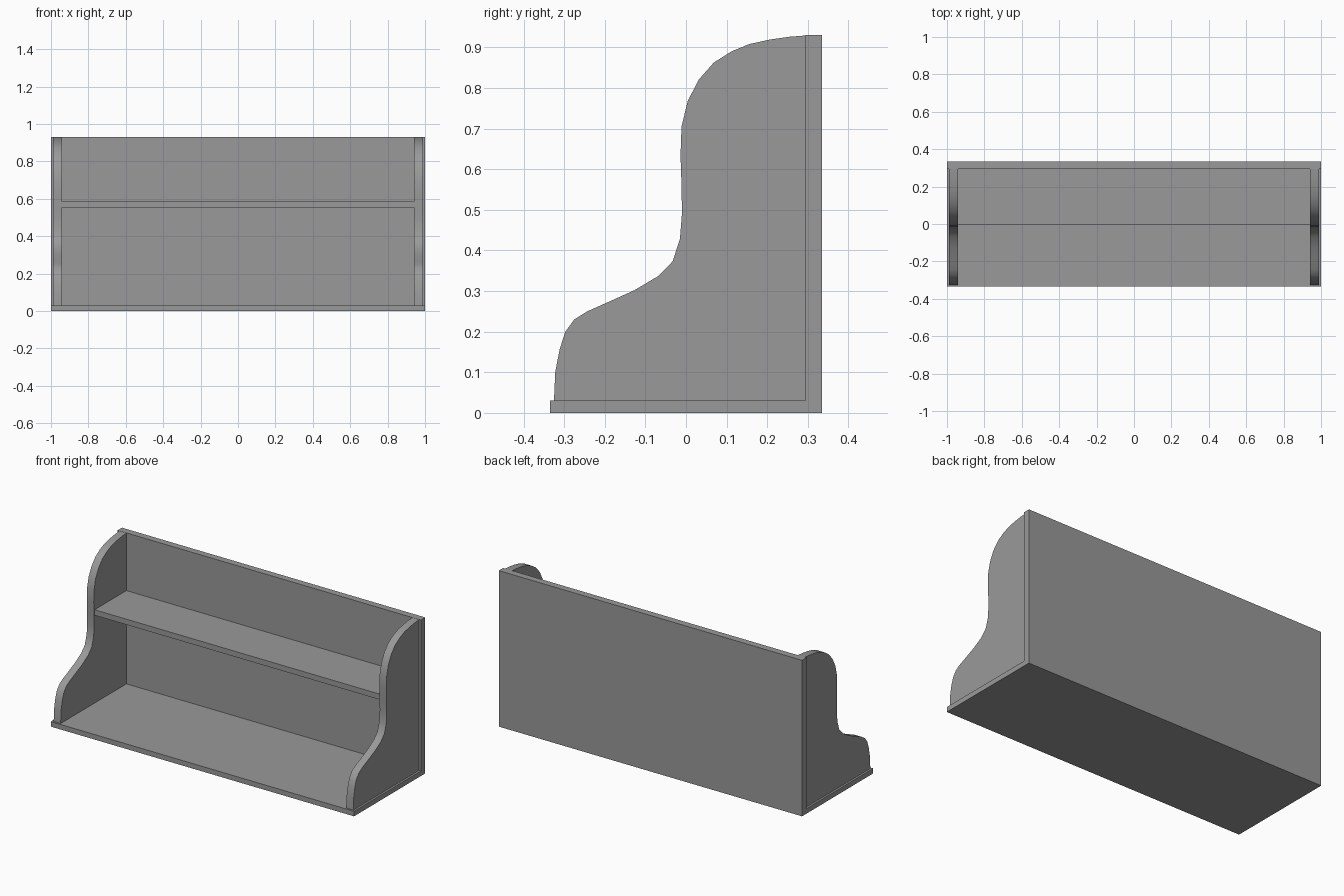
import bpy
import bmesh

if "Cube" in bpy.data.objects:
    bpy.data.objects.remove(bpy.data.objects["Cube"])

# Dark grey paint shared by all parts
paint = bpy.data.materials.new("dark_grey")
paint.diffuse_color = (0.32, 0.32, 0.32, 1)
paint.use_nodes = True
paint.node_tree.nodes["Principled BSDF"].inputs["Base Color"].default_value = paint.diffuse_color


def extrude_profile(name, pts, x0, x1):
    """Solid made by sweeping a (y, z) outline along x."""
    bm = bmesh.new()
    face = bm.faces.new([bm.verts.new((x0, y, z)) for y, z in pts])
    ext = bmesh.ops.extrude_face_region(bm, geom=[face], use_keep_orig=True)
    moved = [g for g in ext["geom"] if isinstance(g, bmesh.types.BMVert)]
    bmesh.ops.translate(bm, verts=moved, vec=(x1 - x0, 0, 0))
    bmesh.ops.recalc_face_normals(bm, faces=bm.faces)
    mesh = bpy.data.meshes.new(name)
    bm.to_mesh(mesh)
    bm.free()
    mesh.materials.append(paint)
    obj = bpy.data.objects.new(name, mesh)
    bpy.context.collection.objects.link(obj)
    return obj


HALF_DEPTH, HEIGHT = 0.335, 0.93
BACK_Y, BASE_TOP = 0.294, 0.03
PANEL_IN, PANEL_OUT = 0.942, 0.988

# Base board and back board, one L-shaped section
extrude_profile("base_and_back", [
    (-HALF_DEPTH, 0), (HALF_DEPTH, 0), (HALF_DEPTH, HEIGHT),
    (BACK_Y, HEIGHT), (BACK_Y, BASE_TOP), (-HALF_DEPTH, BASE_TOP)], -1, 1)

# Upper shelf
extrude_profile("shelf", [
    (-0.005, 0.553), (BACK_Y, 0.553), (BACK_Y, 0.586), (-0.005, 0.586)],
    -PANEL_IN, PANEL_IN)

# Scrolled side panels: front curve from the base up to the back board
curve = [
    (-0.325, BASE_TOP), (-0.322, 0.10), (-0.311, 0.157), (-0.297, 0.20),
    (-0.275, 0.23), (-0.243, 0.25), (-0.198, 0.27), (-0.127, 0.302),
    (-0.068, 0.337), (-0.033, 0.373), (-0.015, 0.428), (-0.010, 0.49),
    (-0.011, 0.56), (-0.0135, 0.634), (-0.011, 0.705), (0.004, 0.767),
    (0.031, 0.820), (0.068, 0.862), (0.112, 0.890), (0.156, 0.908),
    (0.206, 0.919), (0.255, 0.926), (BACK_Y, 0.929)]
for name, s in (("side_panel_left", -1), ("side_panel_right", 1)):
    panel = extrude_profile(name, curve + [(BACK_Y, BASE_TOP)],
                            s * PANEL_IN, s * PANEL_OUT)
    bpy.ops.object.select_all(action='DESELECT')
    panel.select_set(True)
    bpy.context.view_layer.objects.active = panel
    bpy.ops.object.shade_smooth_by_angle()
